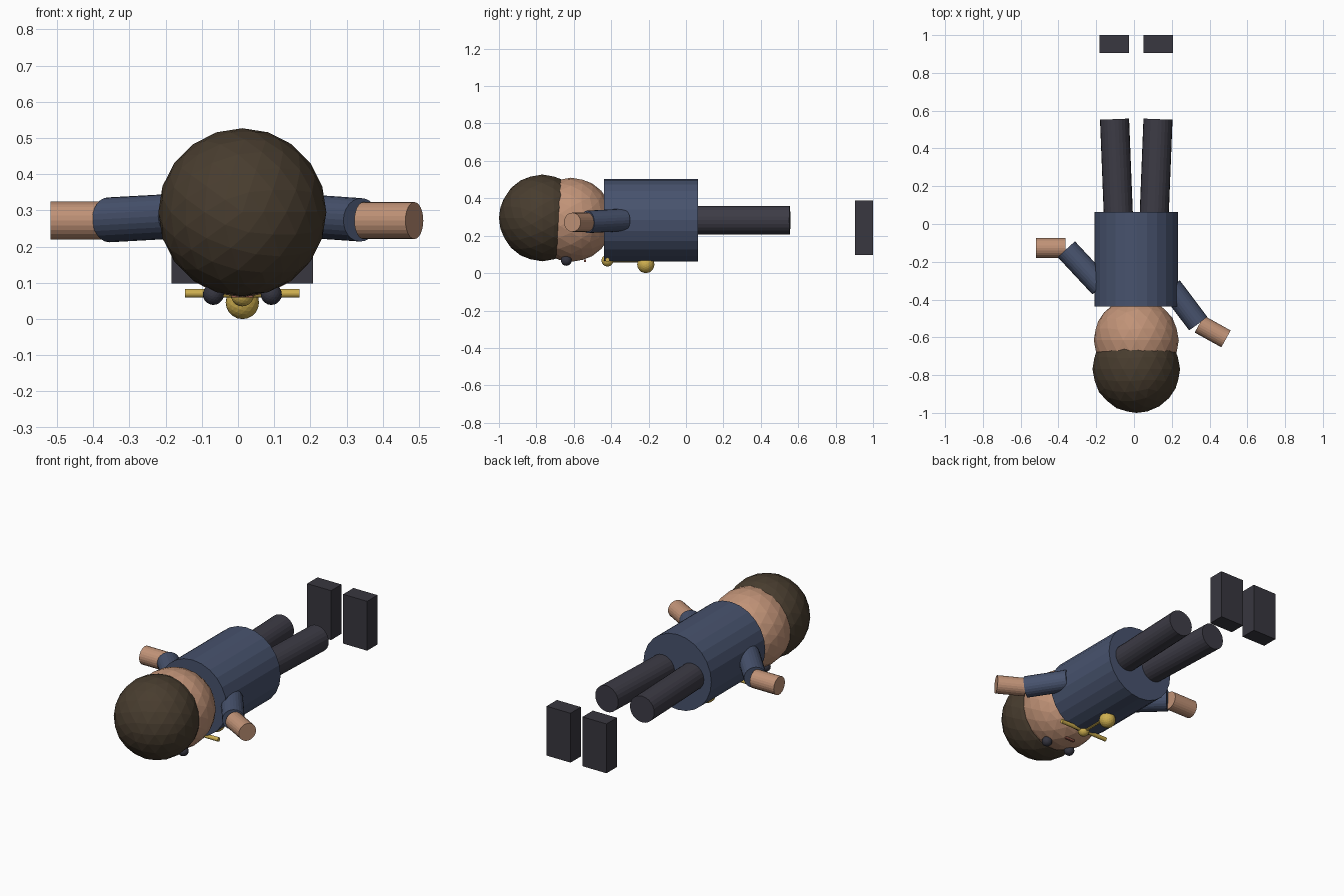
import bpy
import math
from mathutils import Vector

default = bpy.data.objects.get("Cube")
if default:
    bpy.data.objects.remove(default, do_unlink=True)

CX = 0.012   # body centre line
CZ = 0.283   # body axis height


def material(name, rgb):
    mat = bpy.data.materials.new(name)
    mat.use_nodes = True
    mat.diffuse_color = (*rgb, 1)
    mat.node_tree.nodes["Principled BSDF"].inputs["Base Color"].default_value = (*rgb, 1)
    return mat


skin = material("skin", (0.53, 0.29, 0.185))
hair_brown = material("hair brown", (0.065, 0.046, 0.028))
blue = material("shirt blue", (0.064, 0.086, 0.155))
charcoal = material("trouser charcoal", (0.046, 0.044, 0.06))
boot_grey = material("boot charcoal", (0.04, 0.038, 0.05))
gold = material("gold", (0.62, 0.43, 0.08))
eye_dark = material("eye dark", (0.035, 0.035, 0.05))
lip = material("lip brown", (0.3, 0.1, 0.07))


def finish(name, mat):
    obj = bpy.context.object
    obj.name = name
    obj.data.materials.append(mat)
    return obj


def ball(name, centre, radius, mat, detail=3):
    bpy.ops.mesh.primitive_ico_sphere_add(
        subdivisions=detail, radius=radius, location=centre,
        rotation=(math.pi / 2, 0, 0))
    return finish(name, mat)


def rod(name, start, end, radius, mat, sides=24):
    a, b = Vector(start), Vector(end)
    bpy.ops.mesh.primitive_cylinder_add(
        vertices=sides, radius=radius, depth=(b - a).length, location=(a + b) / 2,
        rotation=(b - a).to_track_quat('Z', 'Y').to_euler())
    return finish(name, mat)


def box(name, centre, size, mat):
    bpy.ops.mesh.primitive_cube_add(size=1, location=centre)
    bpy.context.object.scale = size
    return finish(name, mat)


# Head, hair and face (face looks down)
ball("head", (CX, -0.615, 0.285), 0.225, skin)
ball("hair", (CX, -0.768, 0.295), 0.232, hair_brown)
box("mouth", (CX, -0.54, 0.066), (0.06, 0.012, 0.012), lip)

# Torso
rod("torso", (CX, -0.438, CZ), (CX, 0.063, CZ), 0.221, blue)

# Legs, boots and eyes, one per side
for side, s in (("left", 1), ("right", -1)):
    rod(side + "_leg", (CX + s * 0.093, 0, CZ), (CX + s * 0.115, 0.555, CZ), 0.077, charcoal)
    box(side + "_boot", (CX + s * 0.117, 0.952, 0.243), (0.156, 0.096, 0.29), boot_grey)
    ball(side + "_eye", (CX + s * 0.08, -0.64, 0.068), 0.029, eye_dark)

# Arms, each with its own pose
rod("left_upper_arm", (0.195, -0.335, 0.284), (0.339, -0.526, 0.274), 0.06, blue)
rod("left_forearm", (0.346, -0.53, 0.272), (0.487, -0.608, 0.272), 0.051, skin)
rod("right_upper_arm", (-0.175, -0.33, 0.284), (-0.357, -0.135, 0.274), 0.062, blue)
rod("right_forearm", (-0.362, -0.127, 0.272), (-0.518, -0.127, 0.272), 0.052, skin)

# Gold collar bar, clasp, chain and pendant on the chest
rod("collar_bar", (CX - 0.158, -0.42, 0.071), (CX + 0.158, -0.42, 0.071), 0.012, gold, 12)
ball("collar_clasp", (CX, -0.42, 0.067), 0.032, gold)
rod("chain", (CX, -0.42, 0.066), (CX, -0.215, 0.066), 0.01, gold, 8)
ball("pendant", (CX, -0.215, 0.046), 0.046, gold)
